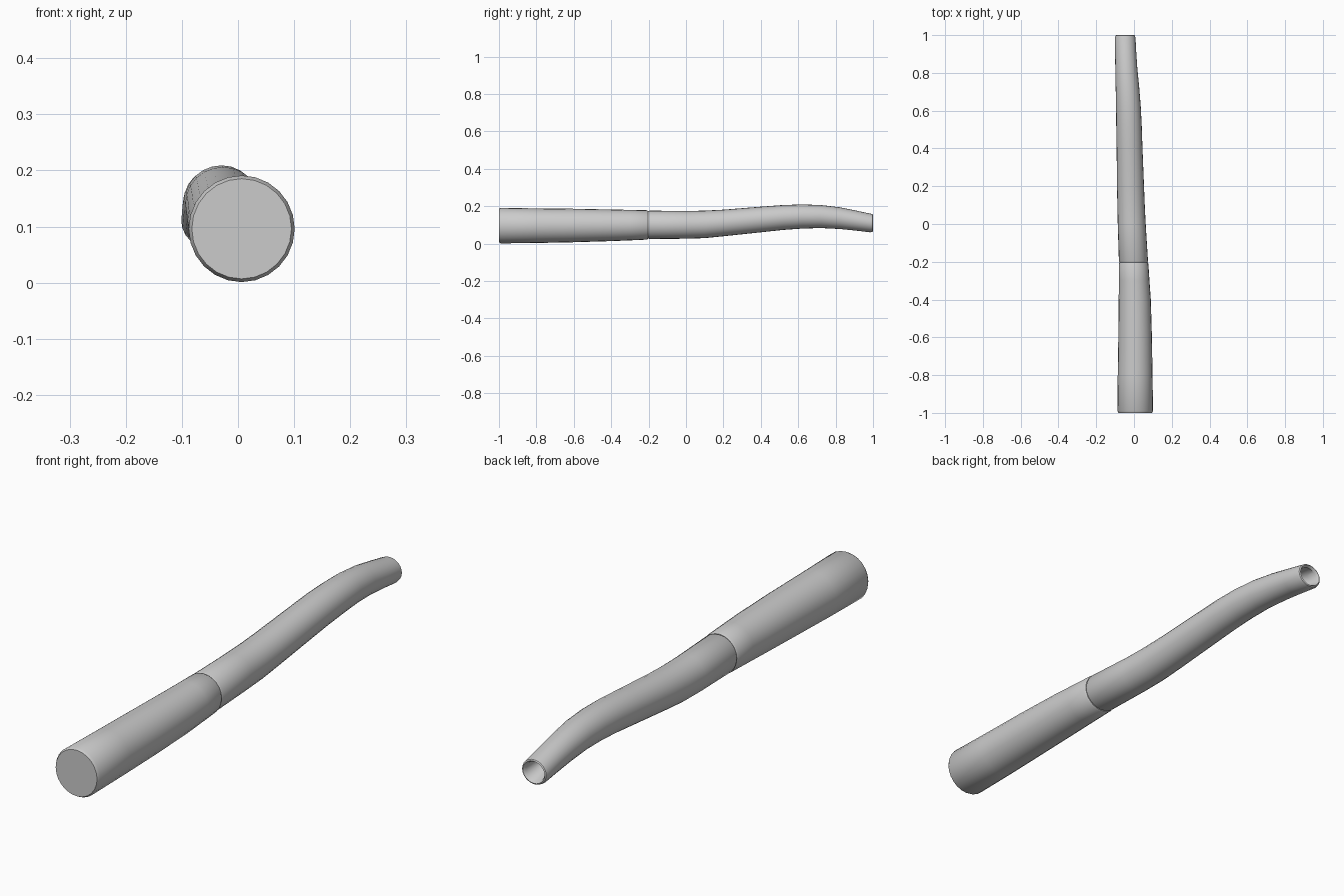
import bpy, bmesh, math
from mathutils import Vector

if "Cube" in bpy.data.objects:
    bpy.data.objects.remove(bpy.data.objects["Cube"])

SIDES = 24

# Stations along the tube: y, x min, x max, z min, z max
HANDLE = [
    (-0.99, -0.088, 0.101, 0.001, 0.191),
    (-0.80, -0.086, 0.098, 0.003, 0.188),
    (-0.60, -0.083, 0.095, 0.007, 0.186),
    (-0.40, -0.081, 0.089, 0.013, 0.182),
    (-0.30, -0.080, 0.082, 0.017, 0.180),
    (-0.21, -0.080, 0.076, 0.021, 0.178),
]
STEM = [
    (-0.195, -0.080, 0.074, 0.024, 0.176),
    (0.00, -0.086, 0.062, 0.026, 0.174),
    (0.10, -0.088, 0.057, 0.029, 0.176),
    (0.20, -0.090, 0.053, 0.039, 0.181),
    (0.40, -0.092, 0.045, 0.060, 0.197),
    (0.52, -0.094, 0.041, 0.073, 0.206),
    (0.62, -0.095, 0.036, 0.080, 0.209),
    (0.72, -0.097, 0.028, 0.083, 0.206),
    (0.82, -0.099, 0.018, 0.078, 0.194),
    (0.91, -0.100, 0.012, 0.069, 0.176),
    (0.985, -0.101, 0.008, 0.060, 0.160),
]


def shifted(station, y, scale, dz=0.0):
    """Copy of a station, moved to y and scaled about its centre."""
    _, x0, x1, z0, z1 = station
    cx, cz = (x0 + x1) / 2, (z0 + z1) / 2 + dz
    rx, rz = (x1 - x0) / 2 * scale, (z1 - z0) / 2 * scale
    return (y, cx - rx, cx + rx, cz - rz, cz + rz)


def loft(name, stations):
    bm = bmesh.new()
    rings = []
    for y, x0, x1, z0, z1 in stations:
        ring = []
        for i in range(SIDES):
            a = 2 * math.pi * i / SIDES
            ring.append(bm.verts.new(Vector((
                (x0 + x1) / 2 + (x1 - x0) / 2 * math.cos(a), y,
                (z0 + z1) / 2 + (z1 - z0) / 2 * math.sin(a)))))
        rings.append(ring)
    for a, b in zip(rings, rings[1:]):
        for i in range(SIDES):
            j = (i + 1) % SIDES
            bm.faces.new((a[i], a[j], b[j], b[i]))
    bm.faces.new(rings[0])
    bm.faces.new(rings[-1])
    bmesh.ops.recalc_face_normals(bm, faces=bm.faces)
    mesh = bpy.data.meshes.new(name)
    bm.to_mesh(mesh)
    bm.free()
    obj = bpy.data.objects.new(name, mesh)
    bpy.context.collection.objects.link(obj)
    bpy.ops.object.select_all(action='DESELECT')
    obj.select_set(True)
    bpy.context.view_layer.objects.active = obj
    bpy.ops.object.shade_smooth_by_angle(angle=math.radians(35))
    return obj


# Thick handle with a bevelled butt and a rounded edge at the joint
butt, joint = HANDLE[0], HANDLE[-1]
loft("handle", [shifted(butt, -1.0, 0.94)] + HANDLE + [shifted(joint, -0.203, 0.95)])

# Curved tapering stem whose tip is hollowed into a cup
start, tip = STEM[0], STEM[-1]
loft("stem", [shifted(start, -0.203, 0.95)] + STEM + [
    shifted(tip, 0.997, 0.95),
    shifted(tip, 1.0, 0.86),
    shifted(tip, 0.99, 0.74),
    shifted(tip, 0.95, 0.66, 0.008),
    shifted(tip, 0.915, 0.50, 0.014),
])
